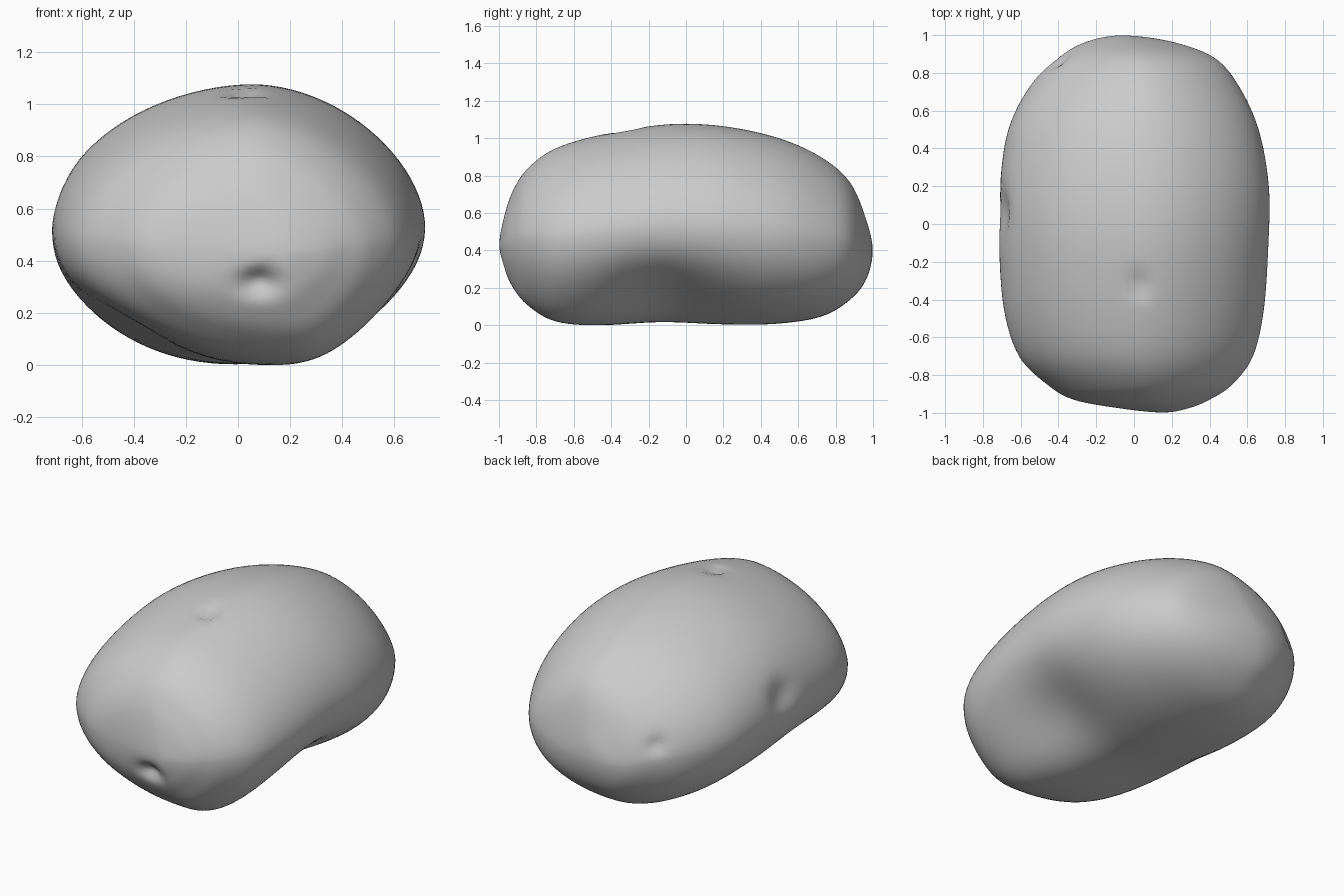
import bpy
import bmesh
from math import cos, sin, pi, exp, copysign
from mathutils import Vector

cube = bpy.data.objects.get("Cube")
if cube:
    bpy.data.objects.remove(cube, do_unlink=True)

RING = 96    # points around each section
STEPS = 6    # sections between two stations

# Stations along the body: y, left edge, right edge, bottom, top
stations = [
    (-.998, .15, .15, .44, .44),
    (-.975, -.08, .29, .32, .58),
    (-.93, -.32, .40, .22, .72),
    (-.85, -.46, .52, .12, .845),
    (-.7, -.61, .63, .03, .955),
    (-.45, -.69, .69, 0, 1.03),
    (-.1, -.715, .715, .01, 1.085),
    (.2, -.71, .715, .01, 1.075),
    (.5, -.665, .66, .02, 1.01),
    (.73, -.55, .555, .06, .905),
    (.88, -.4, .425, .15, .77),
    (.965, -.25, .2, .26, .57),
    (.998, -.06, -.06, .41, .41),
]

# Dents: centre, radii, push
dents = [
    ((.47, -.13, .13), (.4, .35, .24), (-.08, 0, .06)),    # hollow under one side
    ((-.48, -.4, .12), (.35, .42, .22), (.04, 0, .05)),    # flattened keel opposite
    ((-.68, .06, .61), (.1, .1, .09), (.04, 0, -.01)),     # side dent
    ((.03, -.32, 1.05), (.05, .05, .05), (0, 0, -.04)),    # top dimple
    ((.08, -.96, .33), (.07, .06, .05), (0, .05, .01)),    # front notch
    ((-.39, .85, .53), (.05, .05, .05), (.015, -.02, 0)),  # back dimple
]


def swapped(row):
    """Mirror a station through the tip so that the ends close round."""
    y, left, right, low, high = row
    return (y, right, left, high, low)


def spline(a, b, c, d, t):
    return b + .5 * t * (c - a + t * (2*a - 5*b + 4*c - d + t * (3*(b - c) + d - a)))


def power(value, exponent):
    return copysign(abs(value) ** exponent, value)


def dented(point):
    shift = Vector()
    for centre, radii, push in dents:
        fall = sum(((p - c) / r) ** 2 for p, c, r in zip(point, centre, radii))
        shift += Vector(push) * exp(-fall)
    return point + shift


def section_point(section, angle):
    """Point of an egg-shaped section: sloping shoulders, keel veering along y."""
    y, left, right, low, high = section
    c, s = cos(angle), sin(angle)
    widest = low + .485 * (high - low)
    if s > 0:
        slope = 1.08 + .15 * y * y
        c, s = power(c, slope), power(s, slope)
        reach, lean = high - widest, .05
    else:
        reach, lean = widest - low, .06 - .2 * y
    x = (left + right) / 2 + (right - left) / 2 * c
    x += lean * (high - low) * s * s * (1 - abs(c))
    return dented(Vector((x, y, widest + reach * s)))


# Smooth the stations into many sections
rows = [swapped(stations[1])] + stations + [swapped(stations[-2])]
sections = []
for i in range(len(stations) - 1):
    for step in range(STEPS):
        sections.append([spline(*vals, step / STEPS) for vals in zip(*rows[i:i + 4])])

# Loft the body through the sections
bm = bmesh.new()
rings = [[bm.verts.new(section_point(section, 2 * pi * k / RING)) for k in range(RING)]
         for section in sections[1:]]
for ring, following in zip(rings, rings[1:]):
    for k in range(RING):
        n = (k + 1) % RING
        bm.faces.new((ring[k], ring[n], following[n], following[k]))

# Close both tips
for row, ring in ((stations[0], rings[0]), (stations[-1], rings[-1])):
    tip = bm.verts.new((row[1], row[0], row[3]))
    for k in range(RING):
        bm.faces.new((tip, ring[k], ring[(k + 1) % RING]))
bmesh.ops.recalc_face_normals(bm, faces=bm.faces)

# Rest the body on the ground
lowest = min(v.co.z for v in bm.verts)
bmesh.ops.translate(bm, verts=bm.verts, vec=(0, 0, -lowest))

mesh = bpy.data.meshes.new("stone_body")
bm.to_mesh(mesh)
bm.free()
mesh.shade_smooth()
body = bpy.data.objects.new("stone_body", mesh)
bpy.context.collection.objects.link(body)

# Plain grey surface
grey = bpy.data.materials.new("stone_grey")
grey.use_nodes = True
colour = (.6, .6, .6, 1)
grey.diffuse_color = colour
grey.node_tree.nodes["Principled BSDF"].inputs["Base Color"].default_value = colour
mesh.materials.append(grey)
